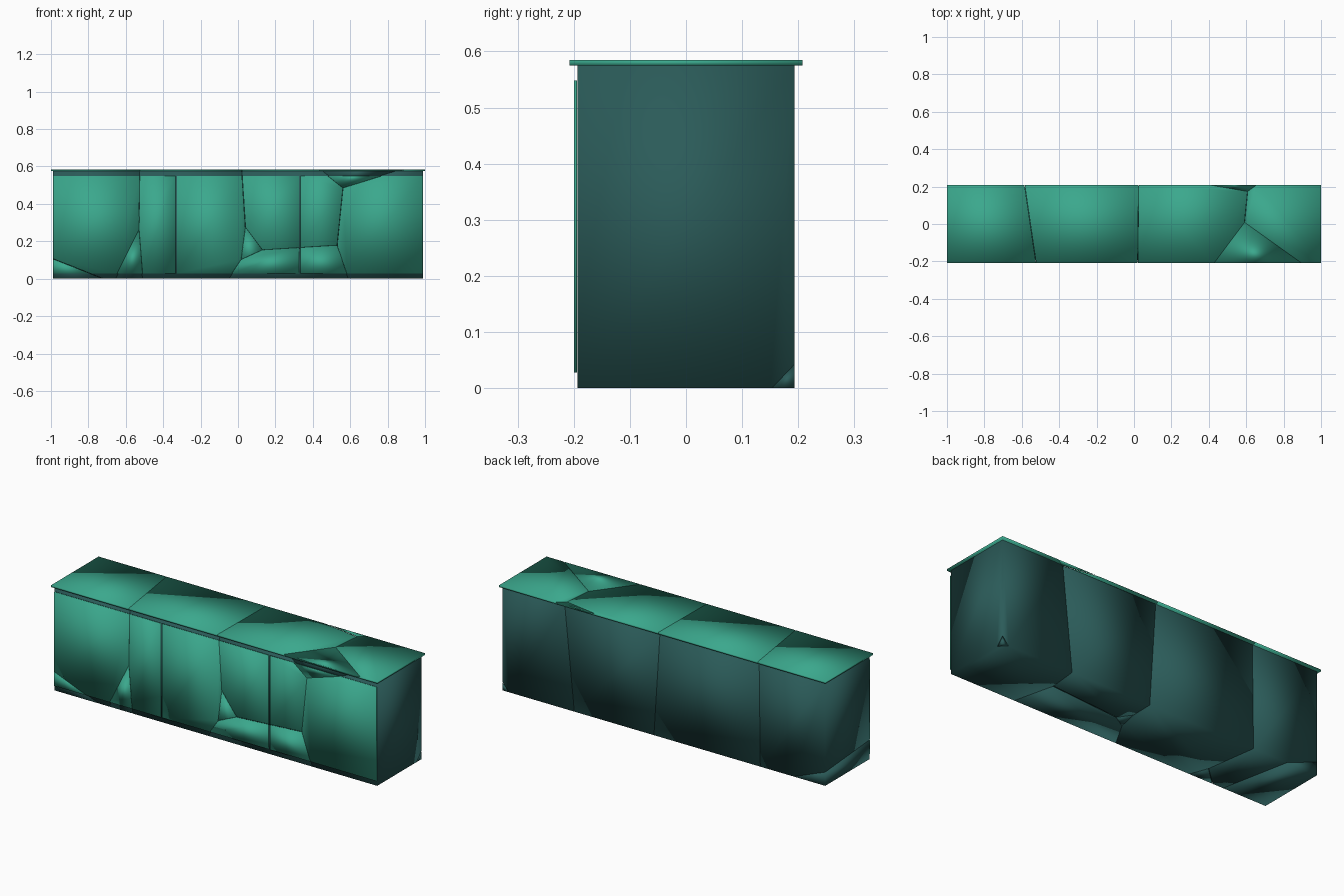
import bpy, bmesh
from mathutils import Vector, Matrix

cube = bpy.data.objects.get("Cube")
if cube:
    bpy.data.objects.remove(cube)


def material(name, *rgb):
    mat = bpy.data.materials.new(name)
    mat.use_nodes = True
    mat.diffuse_color = (*rgb, 1)
    mat.node_tree.nodes["Principled BSDF"].inputs["Base Color"].default_value = (*rgb, 1)
    return mat


teal = material("teal_green", .043, .39, .265)
dark_teal = material("dark_teal", .024, .105, .1)

GAP = 0.0008


# Affine fields: each shard is the region where its own field is the highest
def value(f, p):
    return f.dot(Vector((*p, 1)))


def plane(a, b, c, inside):
    a, b, c = Vector(a), Vector(b), Vector(c)
    n = (b - a).cross(c - a).normalized()
    f = Vector((*n, -n.dot(a)))
    return f if value(f, inside) > 0 else -f


def envelope(p):
    return max(value(f, p) for f in fields)


def wedge(*points):
    """Field for a small shard wedged between its neighbours at four corners."""
    rows = Matrix([(*p, 1) for p in points])
    fields.append(rows.inverted() @ Vector([envelope(p) for p in points]))


LEFT, RIGHT = (-2, 0, 0.3), (2, 0, 0.3)
middle = Vector((0, 0, 0, 0))
centre = plane((.02, -.2, .58), (.025, .21, .58), (.04, -.193, .27), LEFT)
low = plane((.13, -.193, .15), (.53, -.193, .175), (.3, .015, 0), (.3, -.2, 0))
corner = (-.047, -.19, 0)
low *= value(centre, corner) / value(low, corner)
east = plane((.59, 0, .58), (.53, -.193, .175), (.55, .193, 0), RIGHT)
corner = (.59, -.193, 0)
east *= value(low, corner) / value(east, corner)
west = centre + plane((-.585, .21, .58), (-.525, -.2, .58), (-.53, -.193, .25), LEFT)
west_foot = west + plane((-1, -.19, .11), (-1, .19, .08), (-.72, -.19, 0), (-1, 0, 0))
east_chip = east + plane((.985, .155, 0), (.985, .193, .04), (.95, .193, 0), (1, .2, 0))
fields = [middle, centre, low, east, west, west_foot, east_chip]
wedge((.04, -.193, .27), (.02, -.193, .1), (.13, -.193, .15), (.06, -.06, .12))
wedge((.44, -.2, .58), (.59, 0, .58), (.87, -.2, .58), (.565, -.19, .49))
wedge((.43, .21, .58), (.605, .18, .58), (.65, .21, .58), (.605, .208, .56))
wedge((-.53, -.193, .25), (-.65, -.193, .01), (-.51, -.193, 0), (-.545, -.1, 0))


def box(bm, lo, hi):
    lo, hi = Vector(lo), Vector(hi)
    verts = bmesh.ops.create_cube(bm, size=1)["verts"]
    bmesh.ops.scale(bm, vec=hi - lo, verts=verts)
    bmesh.ops.translate(bm, vec=(lo + hi) / 2, verts=verts)


def cut(bm, f):
    """Keep the side where f is positive and cap the break."""
    n = Vector(f[:3])
    if n.length < 1e-6 or not bm.verts:
        return
    co = -n * f[3] / n.length_squared + n.normalized() * GAP
    res = bmesh.ops.bisect_plane(bm, geom=bm.verts[:] + bm.edges[:] + bm.faces[:],
                                 plane_co=co, plane_no=n, clear_inner=True)
    edges = [e for e in res["geom_cut"] if isinstance(e, bmesh.types.BMEdge)]
    if edges:
        bmesh.ops.holes_fill(bm, edges=edges, sides=0)


def shatter(name, mat, lo, hi):
    for i, own in enumerate(fields):
        bm = bmesh.new()
        box(bm, lo, hi)
        for j, other in enumerate(fields):
            if j != i:
                cut(bm, own - other)
        if bm.faces:
            bmesh.ops.recalc_face_normals(bm, faces=bm.faces[:])
            for face in bm.faces:
                face.smooth = True
            mesh = bpy.data.meshes.new(f"{name}_shard_{i + 1}")
            bm.to_mesh(mesh)
            mesh.materials.append(mat)
            bpy.context.collection.objects.link(bpy.data.objects.new(mesh.name, mesh))
        bm.free()


# Dark cabinet body under a lighter overhanging top
shatter("body", dark_teal, (-.988, -.193, 0), (.988, .193, .575))
shatter("top", teal, (-1, -.208, .575), (1, .208, .585))

# Three thin doors standing just off the front
for side, x in (("right", -.661), ("middle", 0), ("left", .661)):
    shatter(f"{side}_door", teal, (x - .326, -.1995, .028), (x + .326, -.1945, .548))
